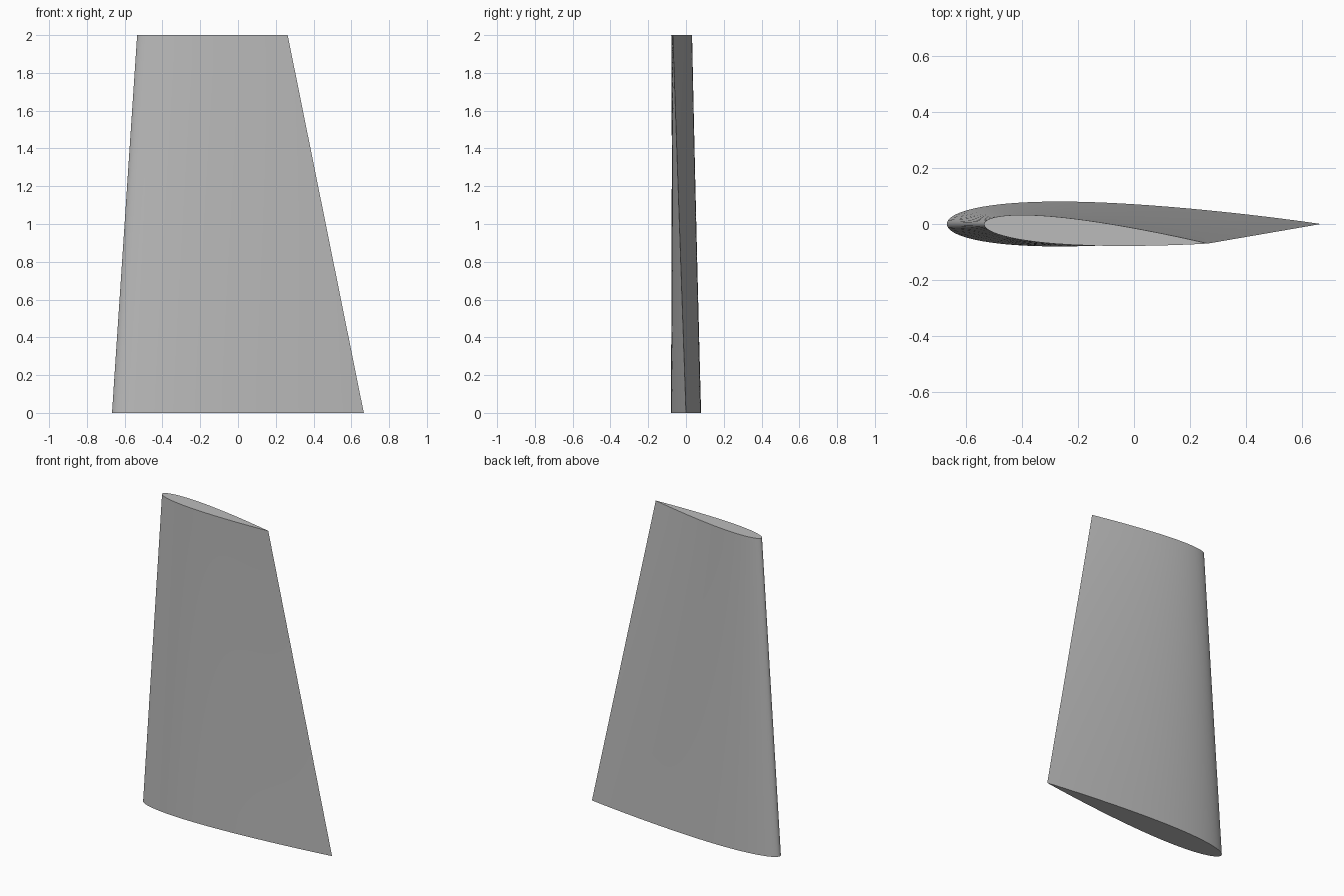
import bpy
import bmesh
import math
from mathutils import Matrix, Vector

cube = bpy.data.objects.get("Cube")
if cube:
    bpy.data.objects.remove(cube, do_unlink=True)

HALF_STEPS = 60   # points along each side of the section
SPAN_STEPS = 16   # strips from root to tip


def half_thickness(t):
    """Symmetric 12 % airfoil with a closed trailing edge, unit chord."""
    return 0.6 * (0.2969 * math.sqrt(t) - 0.126 * t - 0.3516 * t**2
                  + 0.2843 * t**3 - 0.1036 * t**4)


def section(chord, lead_x, twist, z):
    """Airfoil outline, twisted about its leading edge."""
    turn = Matrix.Rotation(math.radians(twist), 3, "Z")
    points = []
    for i in range(2 * HALF_STEPS):
        a = math.pi * i / HALF_STEPS
        t = (1 + math.cos(a)) / 2
        side = 1 if i <= HALF_STEPS else -1
        y = 0 if i == 0 else side * half_thickness(t)
        points.append(turn @ Vector((t * chord, y * chord, 0)) + Vector((lead_x, 0, z)))
    return points


# Root and tip sections, joined by straight lines
root = section(1.333, -0.667, 0, 0)
tip = section(0.8, -0.534, -5, 2)

bm = bmesh.new()
rings = [[bm.verts.new(p.lerp(q, k / SPAN_STEPS)) for p, q in zip(root, tip)]
         for k in range(SPAN_STEPS + 1)]
for low, high in zip(rings, rings[1:]):
    for i in range(len(low)):
        j = (i + 1) % len(low)
        bm.faces.new((low[i], low[j], high[j], high[i]))

# Flat end caps
bm.faces.new(reversed(rings[0]))
bm.faces.new(rings[-1])
bmesh.ops.recalc_face_normals(bm, faces=bm.faces)

mesh = bpy.data.meshes.new("tapered_wing")
bm.to_mesh(mesh)
bm.free()
wing = bpy.data.objects.new("tapered_wing", mesh)
bpy.context.collection.objects.link(wing)

# Plain grey
grey = bpy.data.materials.new("light_grey")
grey.use_nodes = True
colour = (0.5, 0.5, 0.5, 1)
grey.diffuse_color = colour
grey.node_tree.nodes["Principled BSDF"].inputs["Base Color"].default_value = colour
mesh.materials.append(grey)

# Smooth skin, sharp rims and trailing edge
bpy.ops.object.select_all(action="DESELECT")
wing.select_set(True)
bpy.context.view_layer.objects.active = wing
bpy.ops.object.shade_smooth_by_angle(angle=math.radians(30))
